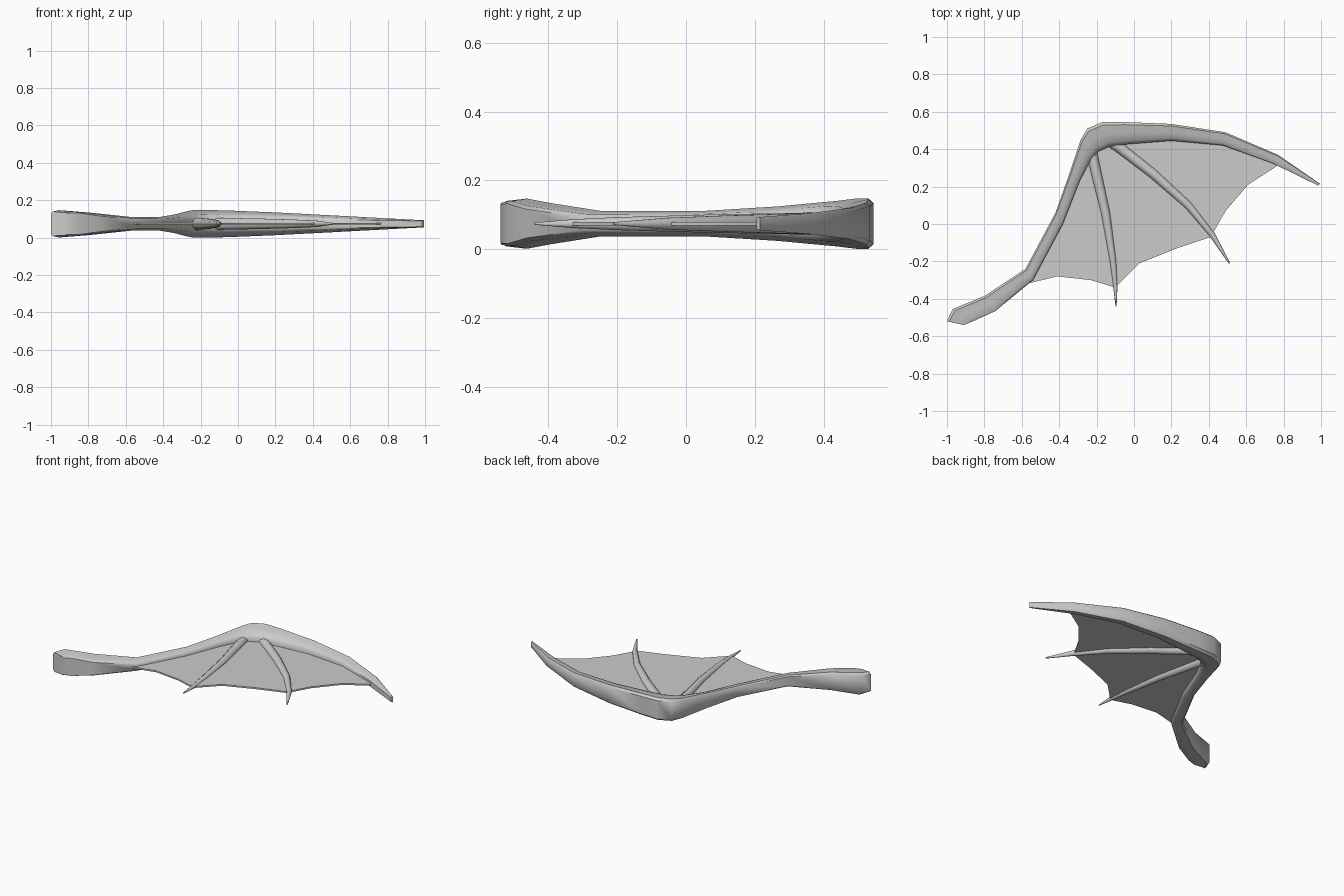
import bpy, bmesh, math
from mathutils import Vector

if "Cube" in bpy.data.objects:
    bpy.data.objects.remove(bpy.data.objects["Cube"])

ZC = 0.074  # mid-height of the whole wing


def finish(name, bm, angle=40):
    bmesh.ops.recalc_face_normals(bm, faces=bm.faces)
    me = bpy.data.meshes.new(name)
    bm.to_mesh(me)
    bm.free()
    ob = bpy.data.objects.new(name, me)
    bpy.context.collection.objects.link(ob)
    bpy.ops.object.select_all(action='DESELECT')
    ob.select_set(True)
    bpy.context.view_layer.objects.active = ob
    bpy.ops.object.shade_smooth_by_angle(angle=math.radians(angle))
    return ob


def loft(name, rings, angle=40):
    bm = bmesh.new()
    loops = [[bm.verts.new(p) for p in r] for r in rings]
    n = len(loops[0])
    for a, b in zip(loops, loops[1:]):
        for i in range(n):
            j = (i + 1) % n
            bm.faces.new((a[i], a[j], b[j], b[i]))
    bm.faces.new(loops[0][::-1])
    bm.faces.new(loops[-1])
    return finish(name, bm, angle)


# Arm bone stations: outer edge xy, inner edge xy, half height, inner edge height factor
arm = [
    (-1.00, -0.52, -0.91, -0.54, 0.066, 0.85),
    (-0.97, -0.455, -0.86, -0.52, 0.073, 0.80),
    (-0.80, -0.385, -0.74, -0.465, 0.060, 0.70),
    (-0.58, -0.24, -0.54, -0.30, 0.037, 0.50),
    (-0.42, 0.06, -0.38, 0.00, 0.037, 0.45),
    (-0.345, 0.27, -0.29, 0.23, 0.050, 0.40),
    (-0.285, 0.45, -0.235, 0.335, 0.066, 0.40),
    (-0.25, 0.51, -0.195, 0.385, 0.073, 0.40),
    (-0.17, 0.545, -0.13, 0.415, 0.074, 0.40),
    (-0.05, 0.545, -0.03, 0.427, 0.071, 0.40),
    (0.20, 0.535, 0.20, 0.445, 0.061, 0.45),
    (0.49, 0.49, 0.475, 0.42, 0.046, 0.50),
    (0.77, 0.37, 0.74, 0.325, 0.031, 0.60),
    (0.995, 0.215, 0.985, 0.205, 0.019, 0.80),
]
rings = []
for ox, oy, ix, iy, h, k in arm:
    half = [(0, 0.82), (0.12, 1), (0.5, 0.6 + 0.4 * max(k, 0.65)), (0.85, (1 + k) / 2), (1, k)]
    prof = half + [(u, -v) for u, v in reversed(half)]
    rings.append([(ox + (ix - ox) * u, oy + (iy - oy) * u, ZC + h * v) for u, v in prof])
loft("wing_arm", rings, 45)


# Finger bones: centre x, y and radius along each finger
def finger(name, path, sides=10):
    rings = []
    for i, (x, y, r) in enumerate(path):
        a, b = path[max(i - 1, 0)], path[min(i + 1, len(path) - 1)]
        d = Vector((b[0] - a[0], b[1] - a[1], 0)).normalized()
        side = Vector((-d.y, d.x, 0))
        rings.append([Vector((x, y, ZC)) + side * (r * math.cos(t)) + Vector((0, 0, r * 1.1 * math.sin(t)))
                      for t in (2 * math.pi * s / sides for s in range(sides))])
    loft(name, rings, 60)


finger("finger_inner", [(-0.235, 0.42, 0.032), (-0.215, 0.33, 0.030), (-0.152, 0.06, 0.025),
                        (-0.112, -0.20, 0.018), (-0.10, -0.33, 0.012), (-0.096, -0.44, 0.003)])
finger("finger_outer", [(-0.15, 0.46, 0.032), (-0.08, 0.41, 0.030), (0.10, 0.27, 0.027),
                        (0.29, 0.10, 0.022), (0.42, -0.06, 0.016), (0.51, -0.21, 0.004)])

# Thin skin: trailing edge scallops, then back along the middle of the arm
edge = [(-0.575, -0.32), (-0.41, -0.28), (-0.23, -0.30), (-0.10, -0.34), (0.03, -0.21), (0.23, -0.13),
        (0.41, -0.07), (0.49, 0.07), (0.61, 0.21), (0.765, 0.31)]
edge += [((ox + 2 * ix) / 3, (oy + 2 * iy) / 3) for ox, oy, ix, iy, h, k in reversed(arm[3:13])]
bm = bmesh.new()
face = bm.faces.new([bm.verts.new((x, y, ZC - 0.005)) for x, y in edge])
ext = bmesh.ops.extrude_face_region(bm, geom=[face], use_keep_orig=True)
bmesh.ops.translate(bm, vec=(0, 0, 0.01), verts=[g for g in ext["geom"] if isinstance(g, bmesh.types.BMVert)])
bmesh.ops.triangulate(bm, faces=[f for f in bm.faces if len(f.verts) > 4])
finish("wing_membrane", bm, 30)
